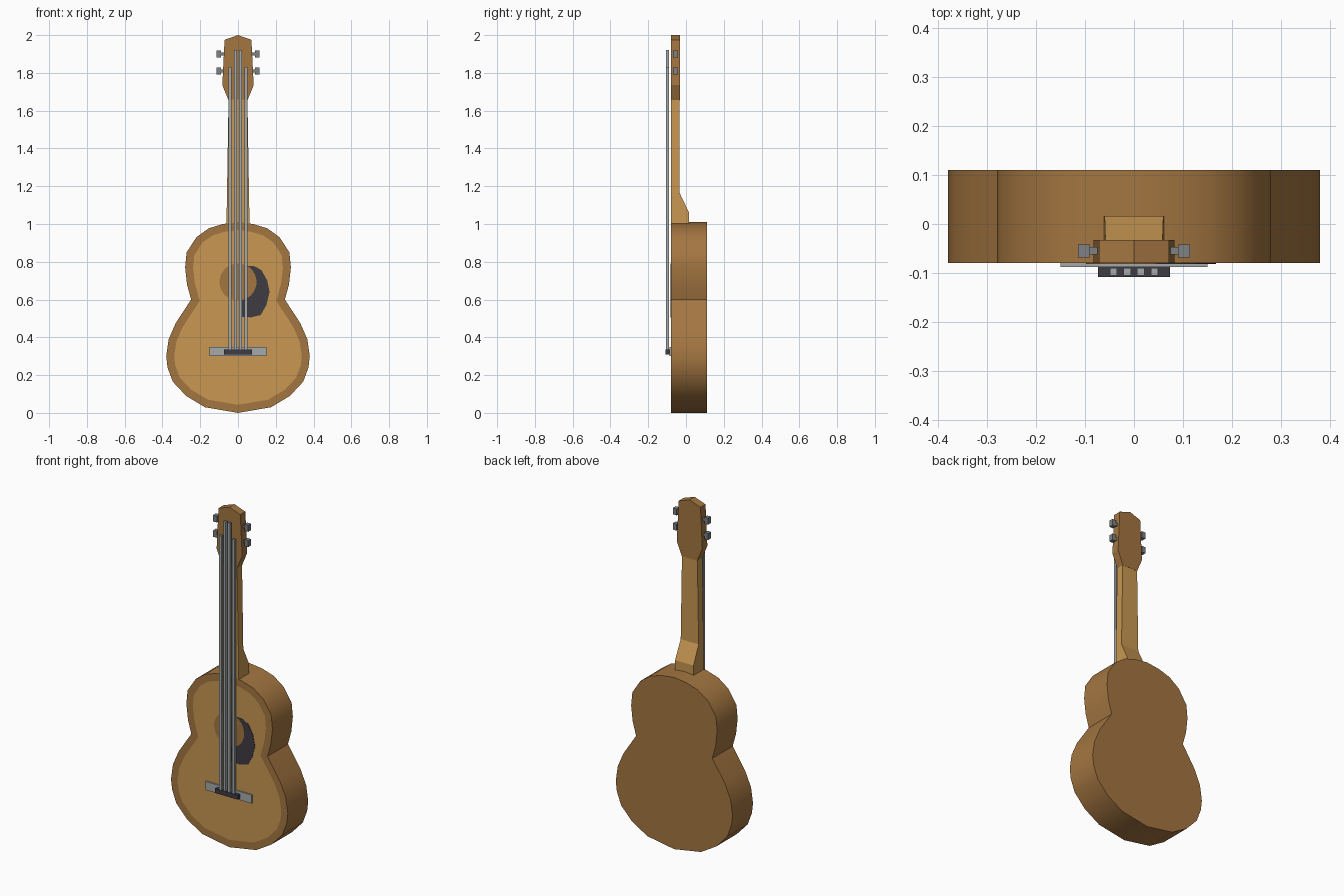
import bpy, bmesh, math

if "Cube" in bpy.data.objects:
    bpy.data.objects.remove(bpy.data.objects["Cube"])


def mat(name, r, g, b):
    lin = [((c / 255 + 0.055) / 1.055) ** 2.4 for c in (r, g, b)]
    m = bpy.data.materials.new(name)
    m.diffuse_color = (*lin, 1)
    m.use_nodes = True
    m.node_tree.nodes["Principled BSDF"].inputs["Base Color"].default_value = m.diffuse_color
    return m


LIGHT = mat("light wood", 200, 151, 82)
DARK = mat("brown wood", 164, 118, 65)
STEEL = mat("pale grey metal", 165, 170, 171)
TUNER = mat("mid grey metal", 126, 129, 132)
BLACK = mat("charcoal", 62, 60, 66)


def finish(bm, name, *mats, smooth=False):
    bmesh.ops.recalc_face_normals(bm, faces=bm.faces)
    me = bpy.data.meshes.new(name)
    bm.to_mesh(me)
    bm.free()
    for m in mats:
        me.materials.append(m)
    ob = bpy.data.objects.new(name, me)
    bpy.context.collection.objects.link(ob)
    if smooth:
        bpy.ops.object.select_all(action='DESELECT')
        ob.select_set(True)
        bpy.context.view_layer.objects.active = ob
        bpy.ops.object.shade_smooth_by_angle(angle=math.radians(30))
    return ob


def prism(pts, y0, y1):
    """Extrude an x-z outline from y0 to y1; returns bmesh and its front face."""
    bm = bmesh.new()
    front = bm.faces.new([bm.verts.new((x, y0, z)) for x, z in pts])
    back = bmesh.ops.extrude_face_region(bm, geom=[front], use_keep_orig=True)
    for v in back["geom"]:
        if isinstance(v, bmesh.types.BMVert):
            v.co.y = y1
    bmesh.ops.recalc_face_normals(bm, faces=bm.faces)
    return bm, front


def mirrored(half):
    """Close a right-hand half outline whose ends lie on x = 0."""
    return half + [(-x, z) for x, z in reversed(half) if x > 0]


def box(name, x0, x1, y0, y1, z0, z1, m):
    bm, _ = prism([(x0, z0), (x1, z0), (x1, z1), (x0, z1)], y0, y1)
    return finish(bm, name, m)


# Body with a lighter inset soundboard
outline = mirrored([(0, 0), (0.175, 0.03), (0.275, 0.09), (0.345, 0.165), (0.373, 0.24),
                    (0.38, 0.3), (0.367, 0.39), (0.33, 0.475), (0.248, 0.6), (0.27, 0.68),
                    (0.28, 0.77), (0.272, 0.85), (0.22, 0.93), (0.155, 0.977),
                    (0.08, 1.0), (0, 1.01)])
bm, front = prism(outline, -0.08, 0.11)
bmesh.ops.inset_region(bm, faces=[front], thickness=0.042, use_even_offset=True)
front.material_index = 1
finish(bm, "body", DARK, LIGHT, smooth=True)

# Sound hole disc and pickguard that wraps round it
HZ, HR = 0.693, 0.098
disc = [(HR * math.cos(a * math.tau / 32), HZ + HR * math.sin(a * math.tau / 32)) for a in range(32)]
bm, _ = prism(disc, -0.082, -0.0795)
finish(bm, "sound_hole", DARK)
arc = [(HR * math.cos(math.radians(a)), HZ + HR * math.sin(math.radians(a)))
       for a in range(62, -83, -12)]
bm, _ = prism(arc + [(0.015, 0.508), (0.07, 0.506), (0.12, 0.518), (0.15, 0.57), (0.167, 0.64),
                     (0.155, 0.7), (0.125, 0.755), (0.09, 0.776)], -0.082, -0.0795)
finish(bm, "pickguard", BLACK)

# Neck with heel: side profile, tapering upwards
bm = bmesh.new()
profile = [(-0.08, 1.0), (0.016, 1.0), (0.016, 1.06), (-0.034, 1.165), (-0.034, 1.66), (-0.08, 1.66)]
sides = [[bm.verts.new((s * (0.061 - 0.011 * (z - 1) / 0.66), y, z)) for y, z in profile]
         for s in (-1, 1)]
for ring in sides:
    bm.faces.new(ring)
for i in range(6):
    j = (i + 1) % 6
    bm.faces.new((sides[0][i], sides[0][j], sides[1][j], sides[1][i]))
finish(bm, "neck", LIGHT)

# Headstock
bm, _ = prism(mirrored([(0, 1.655), (0.05, 1.655), (0.083, 1.735), (0.071, 1.975), (0, 2.0)]),
              -0.08, -0.033)
finish(bm, "headstock", DARK)

# Tuning pegs
for s in (-1, 1):
    for z in (1.81, 1.9):
        box("tuner_post", s * 0.06, s * 0.092, -0.062, -0.047, z - 0.008, z + 0.008, TUNER)
        box("tuner_knob", s * 0.09, s * 0.114, -0.068, -0.042, z - 0.019, z + 0.019, TUNER)

# Bridge plate and saddle
box("bridge", -0.15, 0.15, -0.088, -0.079, 0.3, 0.35, STEEL)
box("saddle", -0.074, 0.074, -0.108, -0.087, 0.31, 0.336, BLACK)

# Strings
for x, top in ((-0.042, 1.83), (-0.014, 1.92), (0.014, 1.92), (0.042, 1.83)):
    box("string", x - 0.0075, x + 0.0075, -0.105, -0.09, 0.325, top, STEEL)
